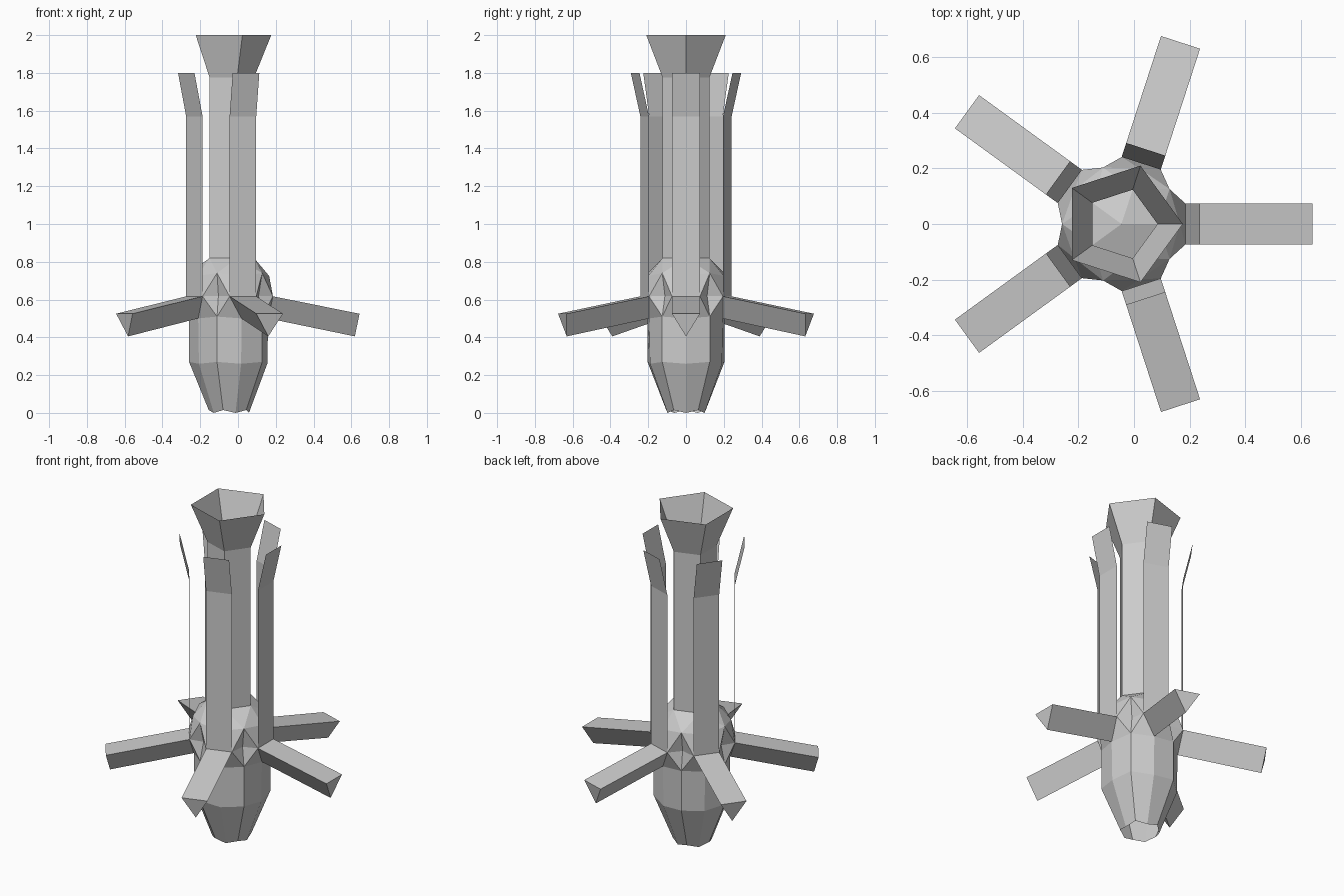
import bpy, bmesh
from math import cos, sin, pi

if "Cube" in bpy.data.objects:
    bpy.data.objects.remove(bpy.data.objects["Cube"])

CX = -0.045          # axis of the five-fold symmetry
STEP = 2 * pi / 5
HW = 0.074           # half width of arms and tall plates


def polar(r, a, z, side=0.0):
    """Point at radius r along angle a, shifted sideways."""
    return (CX + r * cos(a) - side * sin(a), r * sin(a) + side * cos(a), z)


def build(name, faces):
    """Make a flat-shaded object from faces given as lists of points."""
    bm = bmesh.new()
    for f in faces:
        bm.faces.new([bm.verts.new(p) for p in f])
    bmesh.ops.remove_doubles(bm, verts=bm.verts, dist=0.0005)
    bmesh.ops.recalc_face_normals(bm, faces=bm.faces)
    me = bpy.data.meshes.new(name)
    bm.to_mesh(me)
    bm.free()
    ob = bpy.data.objects.new(name, me)
    bpy.context.collection.objects.link(ob)
    return ob


hull, dome, tube = [], [], []
for i in range(5):
    a, b = i * STEP, (i + 1) * STEP
    m = a + STEP / 2

    # Lower cup: ten-sided, open at the bottom
    low = [polar(0.103, a, 0.0), polar(0.11, m, 0.015), polar(0.103, b, 0.0)]
    mid = [polar(0.2, a, 0.26), polar(0.214, m, 0.27), polar(0.2, b, 0.26)]
    top = [polar(0.205, a, 0.5), polar(0.214, m, 0.51), polar(0.205, b, 0.5)]
    for lo, hi in ((low, mid), (mid, top)):
        for k in (0, 1):
            hull.append([lo[k], lo[k + 1], hi[k + 1], hi[k]])
    left, right = polar(0.23, a, 0.617, HW), polar(0.23, b, 0.617, -HW)
    hull += [[top[0], top[1], left], [top[1], top[2], right]]

    # Recessed diamond between neighbouring arms
    peak, pit = polar(0.214, m, 0.74), polar(0.19, m, 0.62)
    ring = [top[1], right, peak, left]
    for k in range(4):
        hull.append([ring[k], ring[(k + 1) % 4], pit])

    # Dome that closes the bulb
    sa, sb = polar(0.21, a, 0.725), polar(0.21, b, 0.725)
    ca, cb = polar(0.13, a, 0.82), polar(0.13, b, 0.82)
    dome += [[left, peak, sa], [right, sb, peak],
             [polar(0.23, a, 0.617, -HW), left, sa],
             [sa, peak, ca], [peak, sb, cb], [peak, cb, ca],
             [ca, cb, (CX, 0, 0.86)]]

    # Five-sided central tube with open funnel mouth
    prof = [(0.13, 0.82), (0.13, 1.775), (0.221, 2.0)]
    for (r0, z0), (r1, z1) in zip(prof, prof[1:]):
        tube.append([polar(r0, a, z0), polar(r0, b, z0),
                     polar(r1, b, z1), polar(r1, a, z1)])

    # Thin upright plate with flared tip
    prof = [(0.23, 0.617), (0.23, 1.57), (0.283, 1.8)]
    build(f"tall_plate_{i + 1}",
          [[polar(r0, a, z0, -HW), polar(r0, a, z0, HW),
            polar(r1, a, z1, HW), polar(r1, a, z1, -HW)]
           for (r0, z0), (r1, z1) in zip(prof, prof[1:])])

    # Drooping three-sided arm
    inner = [polar(0.23, a, 0.617, -HW), polar(0.23, a, 0.617, HW), top[0]]
    outer = [polar(0.688, a, 0.525, -HW), polar(0.688, a, 0.525, HW),
             polar(0.664, a, 0.405)]
    build(f"arm_{i + 1}", [outer] +
          [[inner[k], inner[(k + 1) % 3], outer[(k + 1) % 3], outer[k]]
           for k in range(3)])

build("bulb_cup", hull)
build("bulb_dome", dome)
build("central_tube", tube)
